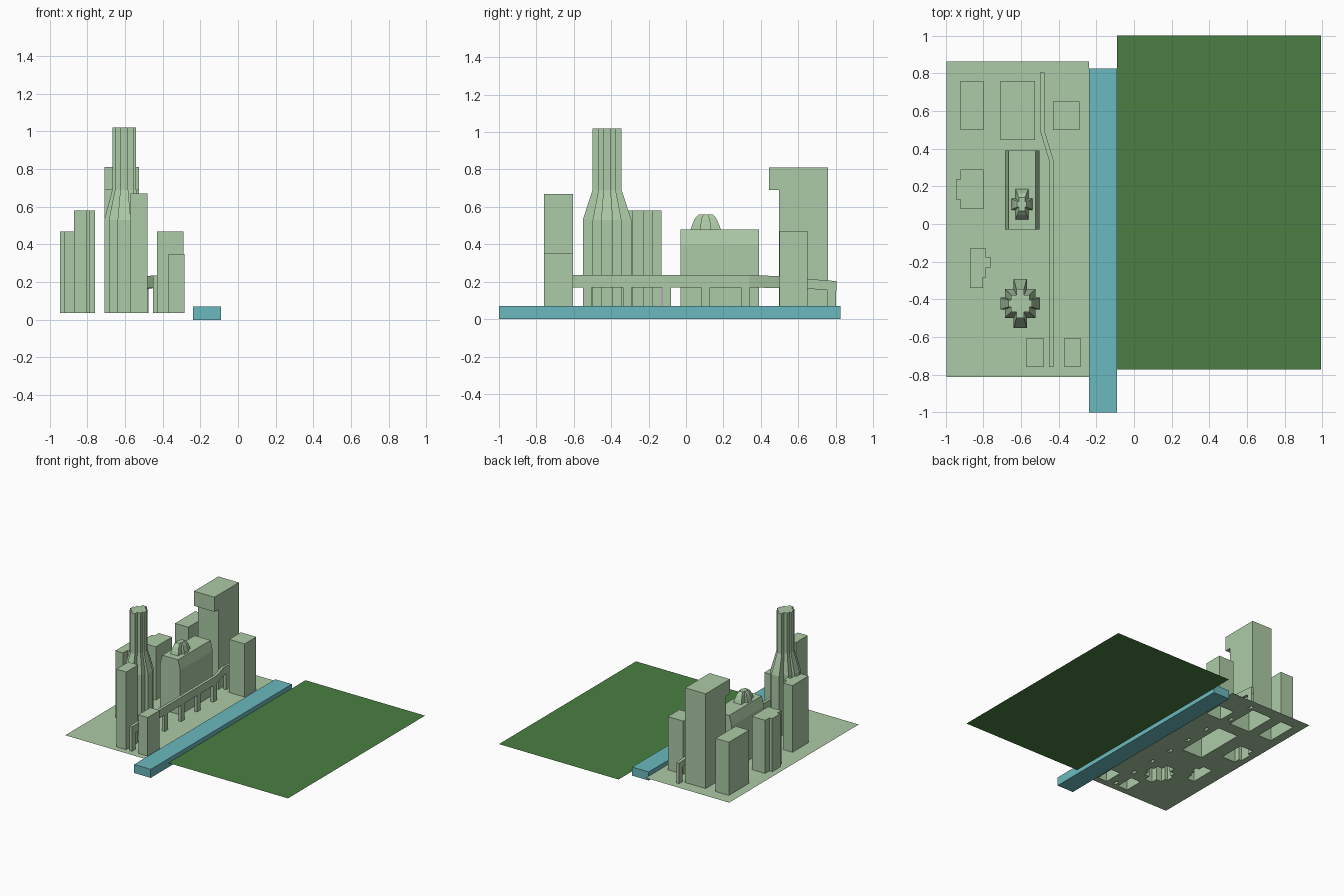
import bpy, bmesh

if "Cube" in bpy.data.objects:
    bpy.data.objects.remove(bpy.data.objects["Cube"])

BASE = 0.035  # ground level


def material(name, rgb):
    m = bpy.data.materials.new(name)
    m.diffuse_color = (*rgb, 1)
    m.use_nodes = True
    m.node_tree.nodes["Principled BSDF"].inputs["Base Color"].default_value = m.diffuse_color
    return m


CITY = material("pale_green", (0.413, 0.591, 0.381))
WATER = material("teal", (0.147, 0.485, 0.509))
GRASS = material("dark_green", (0.069, 0.212, 0.054))
footprints = []  # outlines left open in the city ground


def loft(name, rings, mat, cap_start=False, cap_end=True):
    """Skin a stack of equal-length point rings."""
    bm = bmesh.new()
    vs = [[bm.verts.new(p) for p in r] for r in rings]
    n = len(vs[0])
    for a, b in zip(vs, vs[1:]):
        for i in range(n):
            j = (i + 1) % n
            bm.faces.new((a[i], a[j], b[j], b[i]))
    if cap_start:
        bm.faces.new(vs[0][::-1])
    if cap_end:
        bm.faces.new(vs[-1])
    me = bpy.data.meshes.new(name)
    bm.to_mesh(me)
    bm.free()
    me.materials.append(mat)
    ob = bpy.data.objects.new(name, me)
    bpy.context.collection.objects.link(ob)
    return ob


def rect(x0, x1, y0, y1):
    return [(x0, y0), (x1, y0), (x1, y1), (x0, y1)]


def at(outline, z):
    return [(x, y, z) for x, y in outline]


def building(name, outline, top, cap=True):
    footprints.append(outline)
    return loft(name, [at(outline, BASE), at(outline, top)], CITY, cap_end=cap)


def four_fold(quarter):
    """Mirror a first-quadrant outline (running from +x to +y) to all quadrants."""
    q = quarter
    return (q + [(-x, y) for x, y in q[::-1]] + [(-x, -y) for x, y in q]
            + [(x, -y) for x, y in q[::-1]])


def scaled(outline, c, s, z):
    return [(c[0] + x * s, c[1] + y * s, z) for x, y in outline]


# plain blocks
building("block_back_left", rect(-0.92, -0.80, 0.50, 0.76), 0.47)
building("block_back_right", rect(-0.43, -0.29, 0.50, 0.65), 0.47)
building("block_front_tall", rect(-0.57, -0.48, -0.76, -0.605), 0.67)
building("block_front_low", rect(-0.37, -0.285, -0.76, -0.605), 0.35)

# stepped blocks
building("bay_block", [(-0.92, 0.08), (-0.80, 0.08), (-0.80, 0.29), (-0.92, 0.29),
                       (-0.92, 0.235), (-0.945, 0.235), (-0.945, 0.13), (-0.92, 0.13)], 0.47)
building("stepped_block", [(-0.872, -0.34), (-0.803, -0.34), (-0.803, -0.285), (-0.787, -0.285),
                           (-0.787, -0.23), (-0.76, -0.23), (-0.76, -0.178), (-0.787, -0.178),
                           (-0.787, -0.13), (-0.872, -0.13)], 0.58)

# tall slab with overhanging top: side profile pushed across x
side = [(0.76, BASE), (0.76, 0.81), (0.445, 0.81), (0.445, 0.69), (0.497, 0.69), (0.497, BASE)]
slab = loft("overhang_tower", [[(x, y, z) for y, z in side] for x in (-0.71, -0.525)],
            CITY, cap_start=True)
bm = bmesh.new()
bm.from_mesh(slab.data)
floor = [f for f in bm.faces if all(v.co.z < BASE + 0.001 for v in f.verts)]
bmesh.ops.delete(bm, geom=floor, context='FACES_ONLY')
bmesh.ops.recalc_face_normals(bm, faces=bm.faces)
bm.to_mesh(slab.data)
bm.free()
footprints.append(rect(-0.71, -0.525, 0.497, 0.76))

# hall with sloping roof sides
hall = rect(-0.686, -0.502, -0.03, 0.39)
footprints.append(hall)
loft("hall", [at(hall, BASE), at(hall, 0.40), at(rect(-0.665, -0.522, -0.03, 0.39), 0.48)], CITY)

# cross-shaped lantern on the hall roof
cross = four_fold([(0.056, 0.03), (0.035, 0.03), (0.035, 0.08)])
loft("roof_lantern", [scaled(cross, (-0.595, 0.105), s, z)
                      for s, z in ((1, 0.48), (0.9, 0.505), (0.7, 0.54), (0.45, 0.56))], CITY)

# stepped tower that narrows half way up
star = four_fold([(0.106, 0.032), (0.082, 0.032), (0.082, 0.077), (0.035, 0.077), (0.035, 0.13)])
centre = (-0.604, -0.422)
loft("tapered_tower", [scaled(star, centre, s, z)
                       for s, z in ((1, BASE), (1, 0.53), (0.6, 0.69), (0.6, 1.02))], CITY)
footprints.append([p[:2] for p in scaled(star, centre, 1, 0)])

# elevated road: (x left, y, z bottom, z top)
path = [(-0.452, -0.76, 0.17, 0.235), (-0.452, 0.34, 0.17, 0.235), (-0.50, 0.50, 0.165, 0.23),
        (-0.50, 0.65, 0.163, 0.215), (-0.50, 0.805, 0.15, 0.203)]
W = 0.024
loft("elevated_road", [[(x, y, b), (x, y, t), (x + W, y, t), (x + W, y, b)]
                       for x, y, b, t in path][::-1], CITY, cap_start=True)
for i, y in enumerate((-0.76, -0.55, -0.337, -0.125, 0.083, 0.293, 0.525, 0.757)):
    x, top = (-0.452, 0.17) if y < 0.4 else (-0.50, 0.165 if y < 0.6 else 0.153)
    building(f"road_pier_{i + 1}", rect(x, x + W, y, y + 0.046), top, cap=False)

# city ground: filled flat outline with the footprints cut out
cu = bpy.data.curves.new("city_ground", 'CURVE')
cu.dimensions = '2D'
cu.fill_mode = 'BOTH'
for outline in [rect(-0.995, -0.24, -0.812, 0.862)] + footprints:
    sp = cu.splines.new('POLY')
    sp.points.add(len(outline) - 1)
    for p, (x, y) in zip(sp.points, outline):
        p.co = (x, y, 0, 1)
    sp.use_cyclic_u = True
cu.materials.append(CITY)
ground = bpy.data.objects.new("city_ground", cu)
ground.location.z = BASE
bpy.context.collection.objects.link(ground)
bpy.context.view_layer.objects.active = ground
ground.select_set(True)
bpy.ops.object.convert(target='MESH')

# river and park
river = rect(-0.24, -0.09, -1, 0.825)
loft("river", [at(river, 0), at(river, 0.07)], WATER, cap_start=True)
loft("park", [at(rect(-0.09, 0.993, -0.772, 1), BASE)], GRASS)
